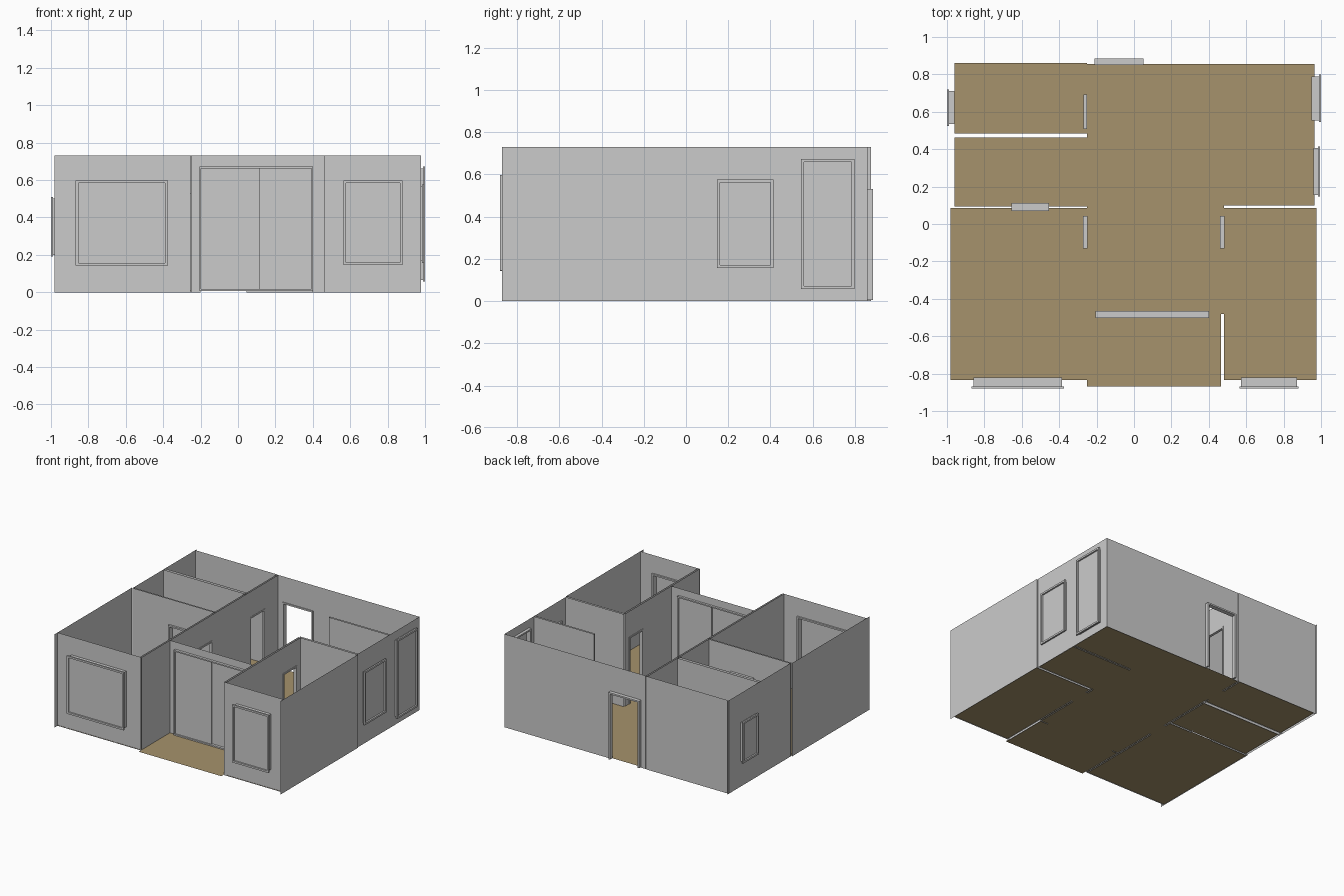
import bpy, bmesh

if "Cube" in bpy.data.objects:
    bpy.data.objects.remove(bpy.data.objects["Cube"])

H = 0.73       # wall height
DOOR = 0.53    # door height

brown = bpy.data.materials.new("floor_brown")
brown.diffuse_color = (0.38, 0.29, 0.15, 1)
brown.use_nodes = True
brown.node_tree.nodes["Principled BSDF"].inputs["Base Color"].default_value = brown.diffuse_color


def finish(name, bm, mat=None):
    me = bpy.data.meshes.new(name)
    bm.to_mesh(me)
    bm.free()
    ob = bpy.data.objects.new(name, me)
    bpy.context.collection.objects.link(ob)
    if mat:
        me.materials.append(mat)
    return ob


def point(axis, d, u, z):
    """axis = direction the wall faces; d along it, u along the wall."""
    return (d, u, z) if axis == 'x' else (u, d, z)


def floor(name, x0, x1, y0, y1):
    bm = bmesh.new()
    bm.faces.new([bm.verts.new((x, y, 0.006)) for x, y in
                  ((x0, y0), (x1, y0), (x1, y1), (x0, y1))])
    finish(name, bm, brown)


def wall(name, axis, d, u0, u1, holes=()):
    """Thin wall sheet with rectangular holes (u0, u1, z0, z1)."""
    us = sorted({u0, u1, *[v for h in holes for v in h[:2]]})
    zs = sorted({0, H, *[v for h in holes for v in h[2:]]})
    bm = bmesh.new()
    for a, b in zip(us, us[1:]):
        for c, e in zip(zs, zs[1:]):
            mu, mz = (a + b) / 2, (c + e) / 2
            if any(h[0] < mu < h[1] and h[2] < mz < h[3] for h in holes):
                continue
            bm.faces.new([bm.verts.new(point(axis, d, u, z))
                          for u, z in ((a, c), (b, c), (b, e), (a, e))])
    bmesh.ops.remove_doubles(bm, verts=bm.verts, dist=1e-5)
    finish(name, bm)


def box(bm, axis, d0, d1, u0, u1, z0, z1):
    v = bmesh.ops.create_cube(bm, size=1)['verts']
    for p in v:
        p.co = point(axis, d1 if p.co.x > 0 else d0,
                     u1 if p.co.y > 0 else u0, z1 if p.co.z > 0 else z0)


def ring(bm, axis, d0, d1, u0, u1, z0, z1, t, sill=True):
    box(bm, axis, d0, d1, u0, u0 + t, z0, z1)
    box(bm, axis, d0, d1, u1 - t, u1, z0, z1)
    box(bm, axis, d0, d1, u0 + t, u1 - t, z1 - t, z1)
    if sill:
        box(bm, axis, d0, d1, u0 + t, u1 - t, z0, z0 + t)


def window(name, axis, inner, outer, u0, u1, z0, z1):
    """Deep lining, wider outside trim and a glass pane near the outside."""
    s = 0.012 if outer > inner else -0.012
    bm = bmesh.new()
    ring(bm, axis, inner, outer - s, u0 + .009, u1 - .009, z0 + .009, z1 - .009, .012)
    ring(bm, axis, outer - s, outer, u0, u1, z0, z1, .014)
    finish(name + "_frame", bm)
    bm = bmesh.new()
    g = outer - s
    box(bm, axis, g - s * .4, g, u0 + .014, u1 - .014, z0 + .014, z1 - .014)
    finish(name + "_glass", bm)


def door_frame(name, axis, d0, d1, u0, u1):
    bm = bmesh.new()
    ring(bm, axis, d0, d1, u0, u1, .006, DOOR, .012, sill=False)
    finish(name, bm)


def double_wall(name, axis, d0, d1, u0, u1, holes=()):
    wall(name + "_side_a", axis, d0, u0, u1, holes)
    wall(name + "_side_b", axis, d1, u0, u1, holes)


# Floors
floor("bathroom_floor", -.96, -.25, .485, .86)
floor("small_room_floor", -.96, -.25, .093, .462)
floor("left_bedroom_floor", -.98, -.25, -.835, .085)
floor("living_room_floor", -.25, .965, .10, .855)
floor("hall_floor", -.25, .48, -.48, .10)
floor("balcony_floor", -.25, .465, -.87, -.48)
floor("right_bedroom_floor", .48, .975, -.835, .085)

# Windows: name, axis, inner, outer, u0, u1, z0, z1
wins = dict(
    left_bedroom=('y', -.82, -.88, -.868, -.375, .143, .597),
    right_bedroom=('y', -.82, -.88, .563, .88, .145, .597),
    kitchen=('x', .96, .995, .147, .415, .157, .575),
    living=('x', .95, 1.0, .545, .798, .057, .672),
    bathroom=('x', -.96, -1.0, .525, .72, .19, .51))
hole = {}
for n, w in wins.items():
    window(n + "_window", *w)
    hole[n] = (w[3] + .012, w[4] - .012, w[5] + .012, w[6] - .012)

# Outer walls
wall("left_bedroom_front_wall", 'y', -.833, -.98, -.255, [hole["left_bedroom"]])
wall("right_bedroom_front_wall", 'y', -.833, .46, .978, [hole["right_bedroom"]])
wall("left_bedroom_side_wall", 'x', -.98, -.87, .09)
wall("small_room_side_wall", 'x', -.972, .09, .472)
wall("bathroom_side_wall", 'x', -.972, .472, .875, [hole["bathroom"]])
wall("right_bedroom_side_wall", 'x', .978, -.87, .09)
wall("kitchen_side_wall", 'x', .972, .09, .49, [hole["kitchen"]])
wall("living_side_wall", 'x', .972, .49, .86, [hole["living"]])
wall("bathroom_back_wall", 'y', .86, -.975, -.258)
wall("living_back_wall", 'y', .857, -.258, .972, [(-.205, .045, 0, DOOR - .005)])

# Inner walls with door openings
doors_y = [(-.125, .035), (.515, .685)]
top = DOOR - .005
double_wall("left_partition", 'x', -.265, -.252, -.833, .858,
            [(a, b, 0, top) for a, b in doors_y])
double_wall("right_partition", 'x', .465, .48, -.833, .09, [(*doors_y[0], 0, top)])
double_wall("bathroom_partition", 'y', .462, .485, -.97, -.26)
double_wall("bedroom_partition", 'y', .085, .095, -.975, -.26, [(-.645, -.46, 0, top)])
double_wall("right_bedroom_partition", 'y', .085, .10, .465, .975)
double_wall("kitchen_partition", 'y', .482, .495, .45, .972)
wall("kitchen_partition_end", 'x', .45, .482, .495)

# Door frames
door_frame("entrance_door_frame", 'y', .85, .885, -.212, .052)
door_frame("bathroom_door_frame", 'x', -.27, -.25, .508, .692)
door_frame("left_bedroom_door_frame", 'x', -.272, -.248, -.13, .042)
door_frame("right_bedroom_door_frame", 'x', .46, .485, -.13, .042)
door_frame("small_room_door_frame", 'y', .07, .112, -.655, -.455)

# Balcony wall with sliding door
wall("balcony_wall", 'y', -.482, -.252, .465, [(-.2, .395, 0, .665)])
bm = bmesh.new()
ring(bm, 'y', -.502, -.465, -.207, .402, .008, .673, .01)
finish("sliding_door_frame", bm)
for n, a, b, d in (("left", -.197, .115, -.488), ("right", .11, .392, -.478)):
    bm = bmesh.new()
    box(bm, 'y', d - .004, d + .004, a, b, .018, .663)
    finish("sliding_door_" + n + "_pane", bm)
